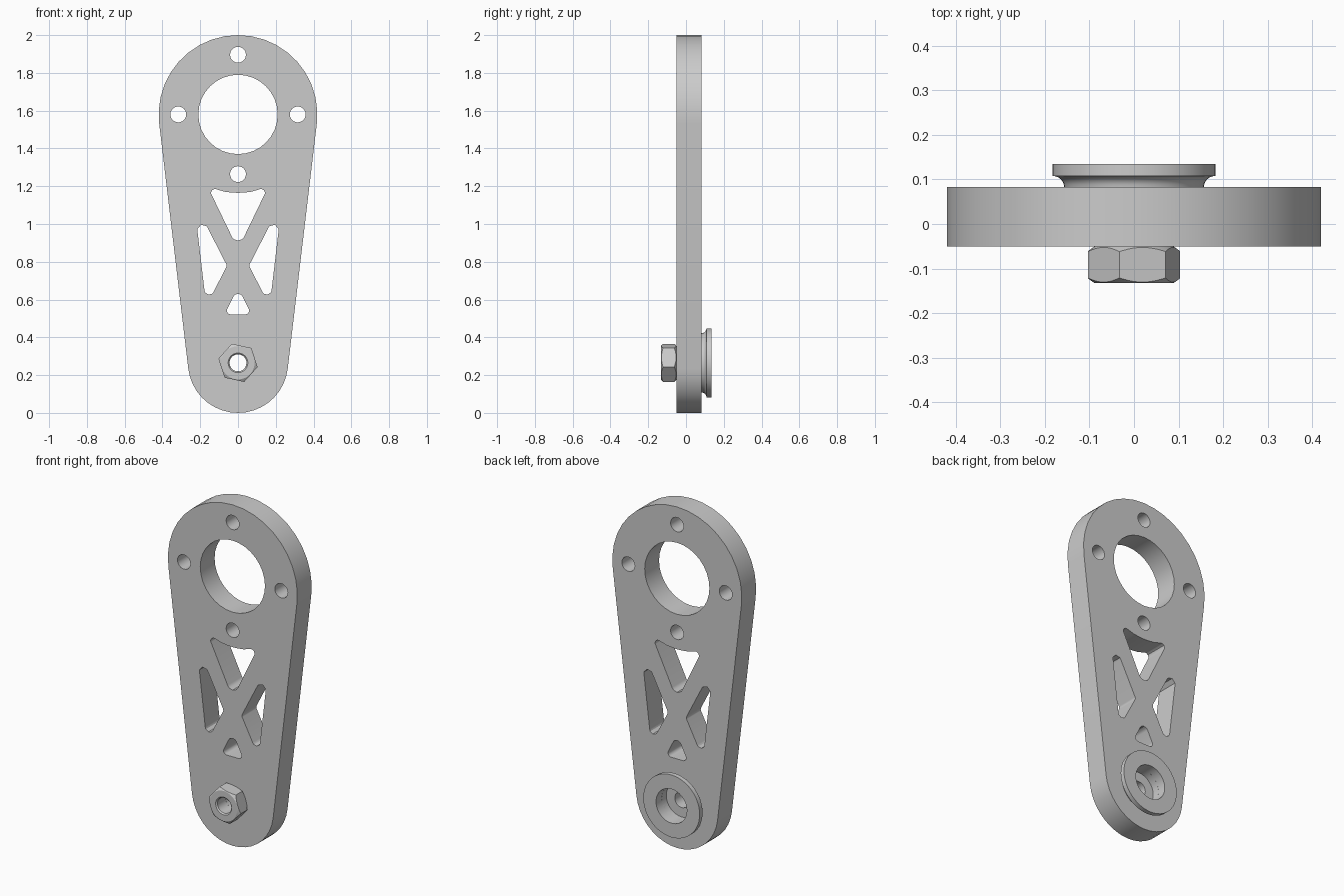
import bpy, bmesh
from math import sin, cos, tan, pi, radians, asin, sqrt
from mathutils import Vector, Matrix

if "Cube" in bpy.data.objects:
    bpy.data.objects.remove(bpy.data.objects["Cube"])

FRONT, BACK = -0.05, 0.083
TOP_Z, TOP_R = 1.58, 0.42
LOW_Z, LOW_R = 0.265, 0.265

grey = bpy.data.materials.new("plain grey metal")
grey.use_nodes = True
tone = (0.6, 0.6, 0.6, 1)
grey.diffuse_color = tone
grey.node_tree.nodes["Principled BSDF"].inputs["Base Color"].default_value = tone


def activate(ob):
    bpy.ops.object.select_all(action='DESELECT')
    ob.select_set(True)
    bpy.context.view_layer.objects.active = ob


def finish(ob):
    ob.data.materials.clear()
    ob.data.materials.append(grey)
    activate(ob)
    bpy.ops.object.shade_smooth_by_angle(angle=radians(30))


def add_mesh(name, bm):
    bmesh.ops.recalc_face_normals(bm, faces=bm.faces)
    me = bpy.data.meshes.new(name)
    bm.to_mesh(me)
    bm.free()
    ob = bpy.data.objects.new(name, me)
    bpy.context.collection.objects.link(ob)
    return ob


def boolean(ob, tool, operation):
    mod = ob.modifiers.new("cut", 'BOOLEAN')
    mod.operation, mod.solver, mod.object = operation, 'EXACT', tool
    activate(ob)
    bpy.ops.object.modifier_apply(modifier=mod.name)
    bpy.data.objects.remove(tool)


def arc(x, z, r, a0, a1, n):
    return [(x + r * cos(a0 + (a1 - a0) * i / n), z + r * sin(a0 + (a1 - a0) * i / n))
            for i in range(n + 1)]


def circle(x, z, r, n):
    return arc(x, z, r, 0, 2 * pi, n)[:-1]


def rounded(corners, steps=6):
    """Round each (x, z, radius) corner of a polygon."""
    out = []
    for i, (x, z, r) in enumerate(corners):
        p = Vector((x, z))
        if r == 0:
            out.append((x, z))
            continue
        a = (Vector(corners[i - 1][:2]) - p).normalized()
        b = (Vector(corners[(i + 1) % len(corners)][:2]) - p).normalized()
        half = a.angle(b) / 2
        centre = p + (a + b).normalized() * r / sin(half)
        start = p + a * r / tan(half) - centre
        end = p + b * r / tan(half) - centre
        for k in range(steps + 1):
            spoke = start.lerp(end, k / steps).normalized()
            out.append(tuple(centre + spoke * r))
    return out


def lathe(name, profile, n, z=LOW_Z):
    """Spin a closed (radius, y) profile about the y direction."""
    bm = bmesh.new()
    rings = [[bm.verts.new((r * cos(2 * pi * i / n), y, z + r * sin(2 * pi * i / n)))
              for i in range(n)] for r, y in profile]
    for k, ring in enumerate(rings):
        nxt = rings[(k + 1) % len(rings)]
        for i in range(n):
            j = (i + 1) % n
            bm.faces.new((ring[i], ring[j], nxt[j], nxt[i]))
    return add_mesh(name, bm)


def prism(name, r, y0, y1, n, turn=0):
    bm = bmesh.new()
    bmesh.ops.create_cone(bm, cap_ends=True, segments=n, radius1=r, radius2=r, depth=y1 - y0)
    bmesh.ops.rotate(bm, verts=bm.verts, matrix=Matrix.Rotation(turn, 3, 'Z'))
    bmesh.ops.rotate(bm, verts=bm.verts, matrix=Matrix.Rotation(pi / 2, 3, 'X'))
    bmesh.ops.translate(bm, verts=bm.verts, vec=(0, (y0 + y1) / 2, LOW_Z))
    return add_mesh(name, bm)


# Tapered plate outline: two arcs joined by tangent lines
tilt = asin((TOP_R - LOW_R) / (TOP_Z - LOW_Z))
loops = [arc(0, TOP_Z, TOP_R, -tilt, pi + tilt, 20)
         + arc(0, LOW_Z, LOW_R, pi + tilt, 2 * pi - tilt, 18)]

# Round holes
loops.append(circle(0, TOP_Z, 0.21, 32))
for i in range(4):
    loops.append(circle(0.316 * cos(i * pi / 2), TOP_Z + 0.316 * sin(i * pi / 2), 0.042, 24))
loops.append(circle(0, LOW_Z, 0.045, 24))

# Lightening cutouts: arched triangle, two side triangles, small triangle
arch = [(x, TOP_Z - sqrt(0.415 ** 2 - x * x), 0) for x in (0.07, 0.035, 0, -0.035, -0.07)]
loops.append(rounded([(0, 0.866, 0.036), (0.16, 1.197, 0.02)] + arch + [(-0.16, 1.197, 0.02)]))
for s in (-1, 1):
    loops.append(rounded([(s * 0.233, 1.12, 0.028), (s * 0.168, 0.567, 0.025),
                          (s * 0.058, 0.779, 0.02)]))
loops.append(rounded([(0, 0.665, 0.028), (0.0715, 0.522, 0.02), (-0.0715, 0.522, 0.02)]))

curve = bpy.data.curves.new("arm_plate", 'CURVE')
curve.dimensions, curve.fill_mode = '2D', 'BOTH'
curve.extrude = (BACK - FRONT) / 2
for loop in loops:
    spline = curve.splines.new('POLY')
    spline.points.add(len(loop) - 1)
    for pt, (x, z) in zip(spline.points, loop):
        pt.co = (x, z, 0, 1)
    spline.use_cyclic_u = True
plate = bpy.data.objects.new("arm_plate", curve)
bpy.context.collection.objects.link(plate)
plate.rotation_euler.x = pi / 2
plate.location.y = (FRONT + BACK) / 2
activate(plate)
bpy.ops.object.convert(target='MESH')
plate = bpy.context.view_layer.objects.active
bpy.ops.object.transform_apply(location=True, rotation=True, scale=True)
bm = bmesh.new()
bm.from_mesh(plate.data)
bmesh.ops.remove_doubles(bm, verts=bm.verts, dist=0.0001)
bmesh.ops.recalc_face_normals(bm, faces=bm.faces)
bm.to_mesh(plate.data)
bm.free()

# Recess in the back of the plate, behind the flange
boolean(plate, prism("recess_cutter", 0.1, 0.04, 0.2, 32), 'DIFFERENCE')
finish(plate)

# Flanged collar with a concave neck
neck = [(0.183 - 0.026 * cos(a), 0.108 - 0.025 * (1 - sin(a)))
        for a in [i * pi / 12 for i in range(7)]]
finish(lathe("flange_collar", [(0.1, BACK)] + neck + [(0.183, 0.135), (0.1, 0.135)], 48))

# Chamfered hexagonal nut
y0, y1 = -0.133, FRONT
nut = lathe("hex_nut", [(0.045, y0 + 0.007), (0.052, y0), (0.088, y0), (0.112, y0 + 0.016),
                        (0.112, y1 - 0.016), (0.088, y1), (0.045, y1)], 48)
boolean(nut, prism("hex_cutter", 0.106, y0 - 0.05, y1 + 0.05, 6, radians(-42)), 'INTERSECT')
finish(nut)
